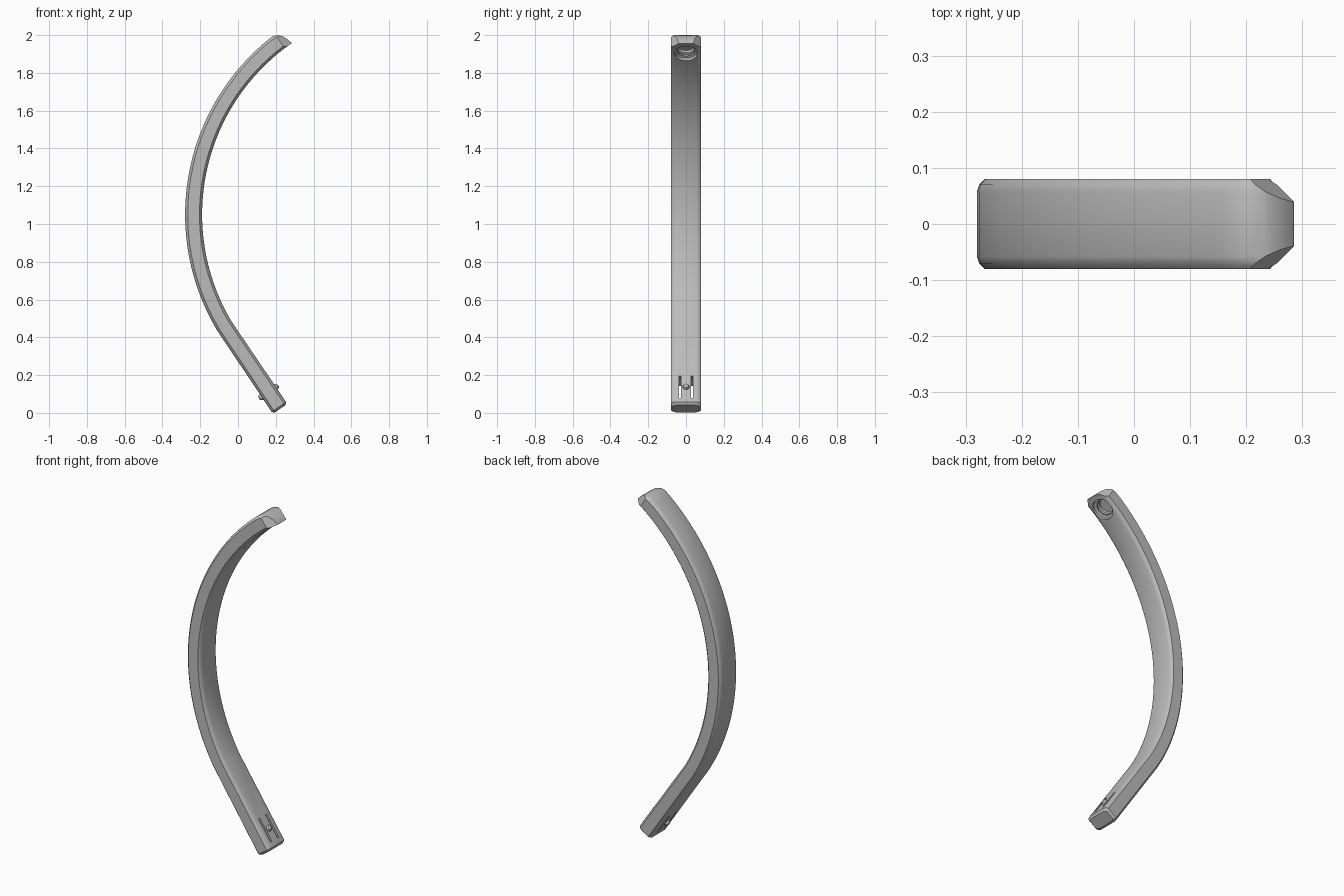
import bpy, bmesh, math
from mathutils import Vector

cube = bpy.data.objects.get("Cube")
if cube:
    bpy.data.objects.remove(cube)

grey = bpy.data.materials.new("plain grey")
grey.use_nodes = True
grey.diffuse_color = (0.5, 0.5, 0.5, 1)
grey.node_tree.nodes["Principled BSDF"].inputs["Base Color"].default_value = (0.5, 0.5, 0.5, 1)

HALF_WIDTH = 0.08
CENTRE = Vector((0.915, 0, 1.05))
R_OUT, R_IN = 1.195, 1.105
THICK = R_OUT - R_IN


def loft(rings):
    """Closed skin through equal-sized rings of points."""
    bm = bmesh.new()
    loops = [[bm.verts.new(p) for p in ring] for ring in rings]
    n = len(loops[0])
    for a, b in zip(loops, loops[1:]):
        for i in range(n):
            j = (i + 1) % n
            bm.faces.new((a[i], a[j], b[j], b[i]))
    bm.faces.new(loops[0])
    bm.faces.new(loops[-1])
    bmesh.ops.recalc_face_normals(bm, faces=bm.faces)
    return bm


def finish(name, bm):
    mesh = bpy.data.meshes.new(name)
    bm.to_mesh(mesh)
    bm.free()
    mesh.materials.append(grey)
    obj = bpy.data.objects.new(name, mesh)
    bpy.context.collection.objects.link(obj)
    return obj


def activate(obj):
    bpy.ops.object.select_all(action='DESELECT')
    obj.select_set(True)
    bpy.context.view_layer.objects.active = obj


def cut(target, cutter):
    cutter.hide_render = True
    mod = target.modifiers.new("cut", 'BOOLEAN')
    mod.operation = 'DIFFERENCE'
    mod.solver = 'EXACT'
    mod.object = cutter
    activate(target)
    bpy.ops.object.modifier_apply(modifier=mod.name)
    bpy.data.objects.remove(cutter)


def lathe(start, axis, profile, sides=32):
    """Rings of (distance along axis, radius)."""
    side = Vector((0, 1, 0))
    up = axis.cross(side)
    angles = [math.tau * i / sides for i in range(sides)]
    return loft([[start + axis * d + (side * math.cos(a) + up * math.sin(a)) * r
                  for a in angles] for d, r in profile])


def section(outer, inner, width=HALF_WIDTH):
    """Rectangle with softened edges between the outer and inner line."""
    t = inner - outer
    s = min(1, t.length / THICK)
    t.normalize()
    soft = [(0, 0.022), (0.004, 0.010), (0.014, 0)]
    half = [outer + t * a * s + Vector((0, width - b, 0)) for a, b in soft]
    half += [inner - t * a * s + Vector((0, width - b, 0)) for a, b in reversed(soft)]
    return half + [Vector((p.x, -p.y, p.z)) for p in reversed(half)]


def on_arc(radius, angle):
    return CENTRE + radius * Vector((-math.cos(angle), 0, math.sin(angle)))


# Straight lower end with a bevelled foot
foot_out, foot_in = Vector((0.185, 0, -0.005)), Vector((0.261, 0, 0.048))
across = (foot_in - foot_out).normalized()
along = Vector((across.z, 0, -across.x))
bevel = 0.012
rings = [section(foot_out + across * bevel, foot_in - across * bevel, HALF_WIDTH - bevel),
         section(foot_out - along * bevel, foot_in - along * bevel)]

# Long arc
low, high, steps = math.radians(-30.8), math.radians(50.5), 48
for i in range(steps + 1):
    a = low + (high - low) * i / steps
    rings.append(section(on_arc(R_OUT, a), on_arc(R_IN, a)))

# Rounded tip
for ox, oz, ix, iz in [(0.185, 1.994, 0.228, 1.915), (0.208, 2.0, 0.243, 1.928),
                       (0.235, 1.995, 0.258, 1.938), (0.26, 1.98, 0.272, 1.948),
                       (0.282, 1.960, 0.285, 1.955)]:
    rings.append(section(Vector((ox, 0, oz)), Vector((ix, 0, iz))))
bar = loft(rings)

# Slanted cuts on both corners of the tip
for side in (-1, 1):
    bmesh.ops.bisect_plane(bar, geom=bar.verts[:] + bar.edges[:] + bar.faces[:],
                           plane_co=(0.21, side * HALF_WIDTH, 1.985),
                           plane_no=Vector((0.24, side * 0.33, 0.16)).normalized(),
                           clear_outer=True)
    bmesh.ops.holes_fill(bar, edges=[e for e in bar.edges if e.is_boundary], sides=0)
bmesh.ops.recalc_face_normals(bar, faces=bar.faces)
curved_bar = finish("curved_bar", bar)

# Stepped socket in the inner face of the tip
mouth = Vector((0.213, 0, 1.905))
inward = (mouth - CENTRE).normalized()
cut(curved_bar, finish("socket_cutter", lathe(mouth, inward, [
    (-0.05, 0.06), (0.014, 0.06), (0.018, 0.046), (0.026, 0.046), (0.03, 0.053),
    (0.036, 0.053), (0.04, 0.046), (0.055, 0.046)])))

# Pair of slots through the lower end
clip = Vector((0.2, 0, 0.1375))
for y in (-0.032, 0.032):
    rim = [(-0.07, -0.006), (0.07, -0.006), (0.07, 0.006), (-0.07, 0.006)]
    cut(curved_bar, finish("slot_cutter", loft(
        [[clip + across * d + along * u + Vector((0, y + v, 0)) for u, v in rim]
         for d in (-0.15, 0.05)])))

# Locking pin standing proud of both faces
pin = finish("locking_pin", lathe(clip, across, [
    (-0.108, 0.006), (-0.104, 0.013), (-0.094, 0.018),
    (0.001, 0.018), (0.011, 0.013), (0.015, 0.006)], 20))

for obj in (curved_bar, pin):
    activate(obj)
    bpy.ops.object.shade_smooth_by_angle(angle=math.radians(32))
